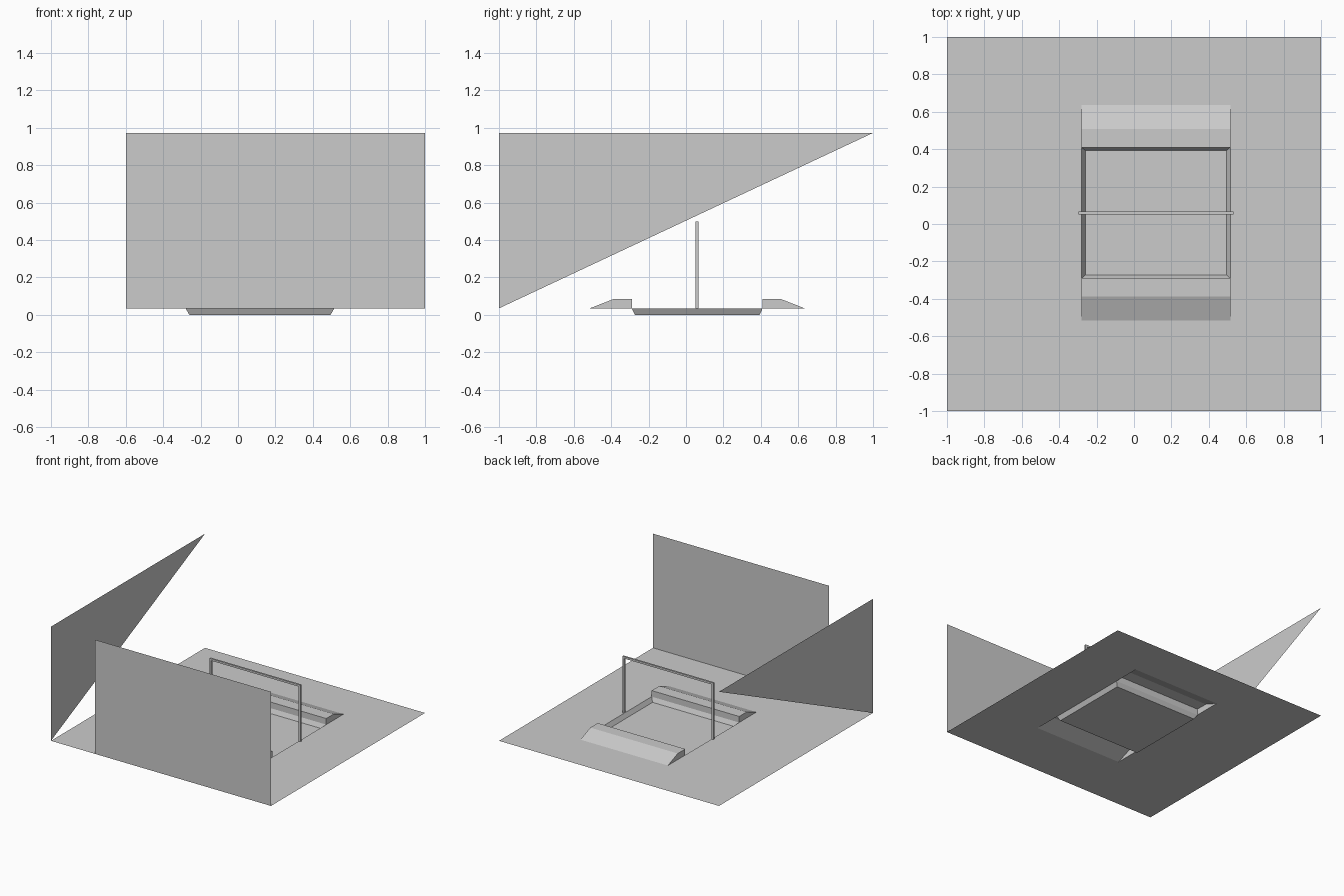
import bpy

if "Cube" in bpy.data.objects:
    bpy.data.objects.remove(bpy.data.objects["Cube"])

G = 0.035                      # ground level
X0, X1 = -0.28, 0.515          # pit and ramp width
Y0, Y1 = -0.29, 0.41           # pit rim front and back
R0, R1 = -0.515, 0.635         # outer ramp toes


def make(name, verts, faces):
    mesh = bpy.data.meshes.new(name)
    mesh.from_pydata(verts, [], faces)
    mesh.update()
    ob = bpy.data.objects.new(name, mesh)
    bpy.context.collection.objects.link(ob)
    return ob


def rect(x0, x1, y0, y1, z):
    return [(x0, y0, z), (x1, y0, z), (x1, y1, z), (x0, y1, z)]


def ring(outer, inner):
    # quads joining two four-point loops
    return [(outer + i, outer + (i + 1) % 4, inner + (i + 1) % 4, inner + i) for i in range(4)]


def box(name, x0, x1, y0, y1, z0, z1):
    make(name, rect(x0, x1, y0, y1, z0) + rect(x0, x1, y0, y1, z1),
         [(3, 2, 1, 0), (4, 5, 6, 7)] + ring(0, 4))


# Ground sheet, open beneath the pit and ramps
make("ground", rect(-1, 1, -1, 1, G) + rect(X0, X1, R0, R1, G), ring(0, 4))

# Shallow pit with sloping sides
make("pit", rect(X0, X1, Y0, Y1, G) + rect(X0 + .02, X1 - .02, Y0 + .017, Y1 - .017, 0),
     ring(0, 4) + [(4, 5, 6, 7)])


# Hollow ramps: slope, flat top, inner drop and end caps
def ramp(name, toe, crest, inner):
    prof = [(toe, G), (crest, .085), (inner, .085), (inner, G)]
    verts = [(x, y, z) for x in (X0, X1) for y, z in prof]
    faces = [(i, i + 4, i + 5, i + 1) for i in range(3)] + [(0, 1, 2, 3), (7, 6, 5, 4)]
    if toe > inner:
        faces = [f[::-1] for f in faces]
    make(name, verts, faces)


ramp("front_ramp", R0, -0.387, Y0)
ramp("back_ramp", R1, 0.507, Y1)

# Thin square-section arch over the pit
T, YA, YB, TOP = 0.016, 0.052, 0.067, 0.5
box("left_post", X0 - T, X0, YA, YB, G, TOP - T)
box("right_post", X1, X1 + T, YA, YB, G, TOP - T)
box("crossbar", X0 - T, X1 + T, YA, YB, TOP - T, TOP)

# Thin upright walls
H = 0.973
make("front_wall", [(-.6, -1, G), (1, -1, G), (1, -1, H), (-.6, -1, H)], [(0, 1, 2, 3)])
make("triangular_side_wall", [(-1, -1, G), (-1, -1, H), (-1, 1, H)], [(0, 1, 2)])
